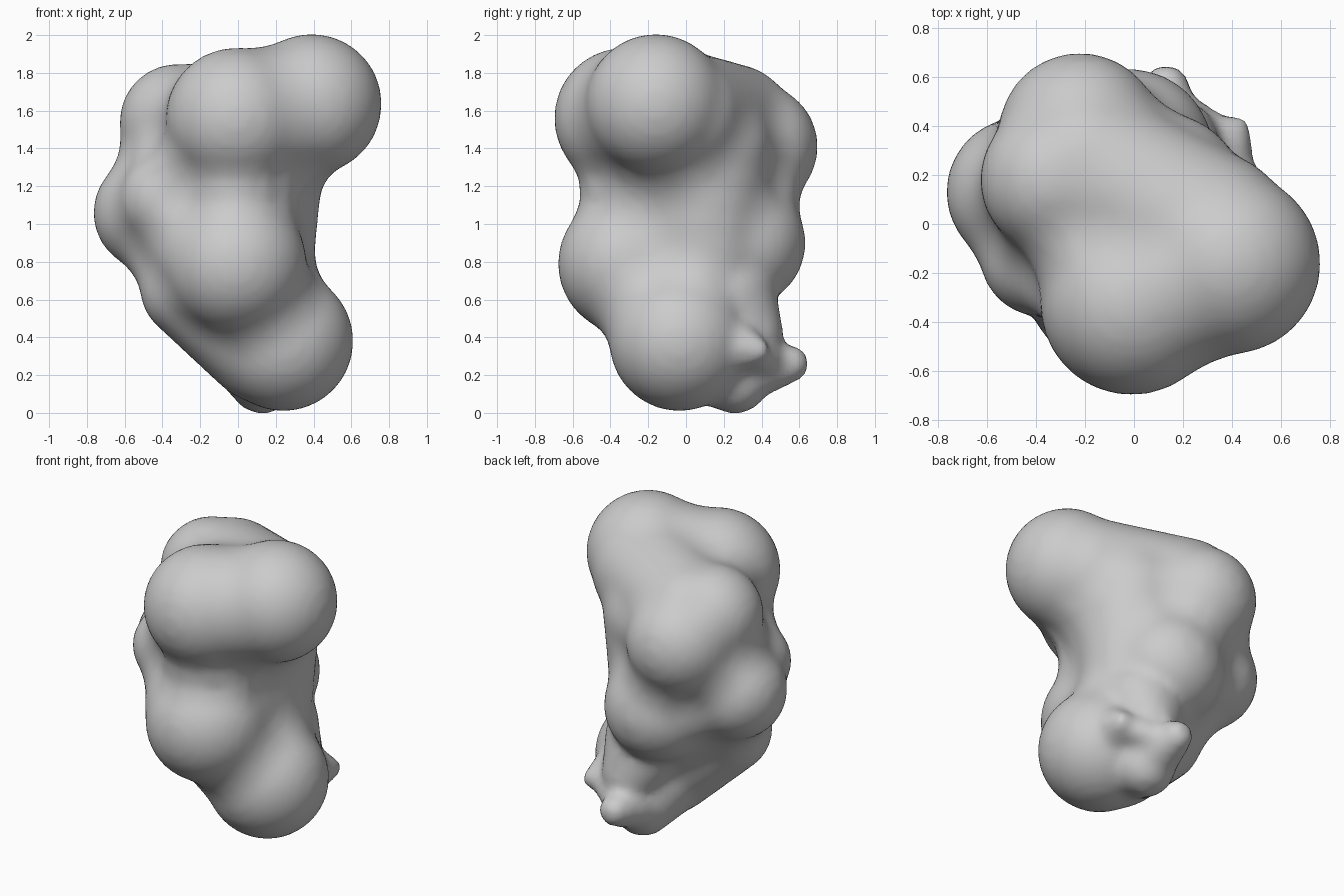
import bpy, bmesh
from mathutils import Vector, Matrix

cube = bpy.data.objects.get("Cube")
if cube:
    bpy.data.objects.remove(cube, do_unlink=True)

# Single grey material
grey = bpy.data.materials.new("stone grey")
grey.use_nodes = True
color = (0.6, 0.6, 0.6, 1)
grey.diffuse_color = color
grey.node_tree.nodes["Principled BSDF"].inputs["Base Color"].default_value = color

SWELL = 0.2  # the lobes are swollen, fused and shrunk back, which fills creases


def ball(bm, center, radius):
    bmesh.ops.create_icosphere(bm, subdivisions=4, radius=radius,
                               matrix=Matrix.Translation(center))


def limb(bm, a, ra, b, rb, steps=7):
    """Row of balls that tapers from a to b."""
    a, b = Vector(a), Vector(b)
    for i in range(steps):
        t = i / (steps - 1)
        ball(bm, a.lerp(b, t), ra + (rb - ra) * t)


def apply_modifier(obj, kind, **settings):
    mod = obj.modifiers.new(kind.lower(), kind)
    for key, value in settings.items():
        setattr(mod, key, value)
    bpy.ops.object.modifier_apply(modifier=mod.name)


# Main rounded lobes
lobes = {
    "top_side": ((0.39, -0.16, 1.635), 0.373),
    "top_front": ((-0.01, -0.325, 1.56), 0.375),
    "front_middle": ((-0.01, -0.305, 0.79), 0.375),
    "bottom": ((0.24, -0.035, 0.38), 0.373),
    "back_upper": ((-0.22, 0.365, 1.41), 0.335),
    "back_top": ((-0.32, 0.18, 1.54), 0.31),
    "flank": ((-0.46, 0.13, 1.06), 0.308),
    "flank_front": ((-0.38, -0.13, 1.13), 0.25),
    "back_middle": ((-0.02, 0.29, 0.90), 0.345),
}
bm = bmesh.new()
for center, radius in lobes.values():
    ball(bm, center, radius + SWELL)

# Core that fills the space between the lobes
core = [
    ((0.04, 0.0, 1.48), 0.38, (0.06, 0.06, 0.70), 0.32),
    ((0.10, 0.10, 1.40), 0.36, (0.10, 0.11, 0.65), 0.29),
    ((0.30, -0.05, 1.58), 0.35, (-0.20, 0.24, 1.52), 0.33),
    ((0.39, -0.16, 1.62), 0.35, (-0.01, -0.31, 1.56), 0.36),
    ((-0.01, -0.24, 1.50), 0.27, (-0.01, -0.24, 0.85), 0.27),
    ((-0.39, 0.08, 1.00), 0.25, (-0.25, -0.05, 0.68), 0.26),
    ((-0.25, -0.08, 0.66), 0.27, (0.14, 0.0, 0.38), 0.33),
    ((-0.36, 0.0, 1.00), 0.24, (-0.12, -0.25, 0.85), 0.32),
]
for a, ra, b, rb in core:
    limb(bm, a, ra + SWELL, b, rb + SWELL)

mesh = bpy.data.meshes.new("lumpy_body")
bm.to_mesh(mesh)
bm.free()
body = bpy.data.objects.new("lumpy_body", mesh)
bpy.context.collection.objects.link(body)
bpy.ops.object.select_all(action="DESELECT")
body.select_set(True)
bpy.context.view_layer.objects.active = body

# Fuse the swollen lobes into one skin and shrink it back
apply_modifier(body, "REMESH", mode="VOXEL", voxel_size=0.03)
apply_modifier(body, "SMOOTH", factor=0.5, iterations=4)
apply_modifier(body, "DISPLACE", strength=-SWELL, mid_level=0.0)

# Small webbed tail at the bottom back
bm = bmesh.new()
bm.from_mesh(body.data)
limb(bm, (0.12, 0.10, 0.34), 0.28, (0.13, 0.26, 0.175), 0.18)
limb(bm, (0.13, 0.25, 0.22), 0.19, (0.13, 0.55, 0.26), 0.10)
limb(bm, (0.25, 0.10, 0.38), 0.24, (0.41, 0.375, 0.33), 0.07)
limb(bm, (0.17, 0.45, 0.27), 0.10, (0.38, 0.34, 0.33), 0.08)
limb(bm, (0.11, 0.20, 0.62), 0.28, (0.16, 0.33, 0.42), 0.185)
bm.to_mesh(body.data)
bm.free()

# Join the tail and soften the skin
apply_modifier(body, "REMESH", mode="VOXEL", voxel_size=0.03)
apply_modifier(body, "SMOOTH", factor=0.5, iterations=6)

body.data.materials.clear()
body.data.materials.append(grey)
bpy.ops.object.shade_smooth()
